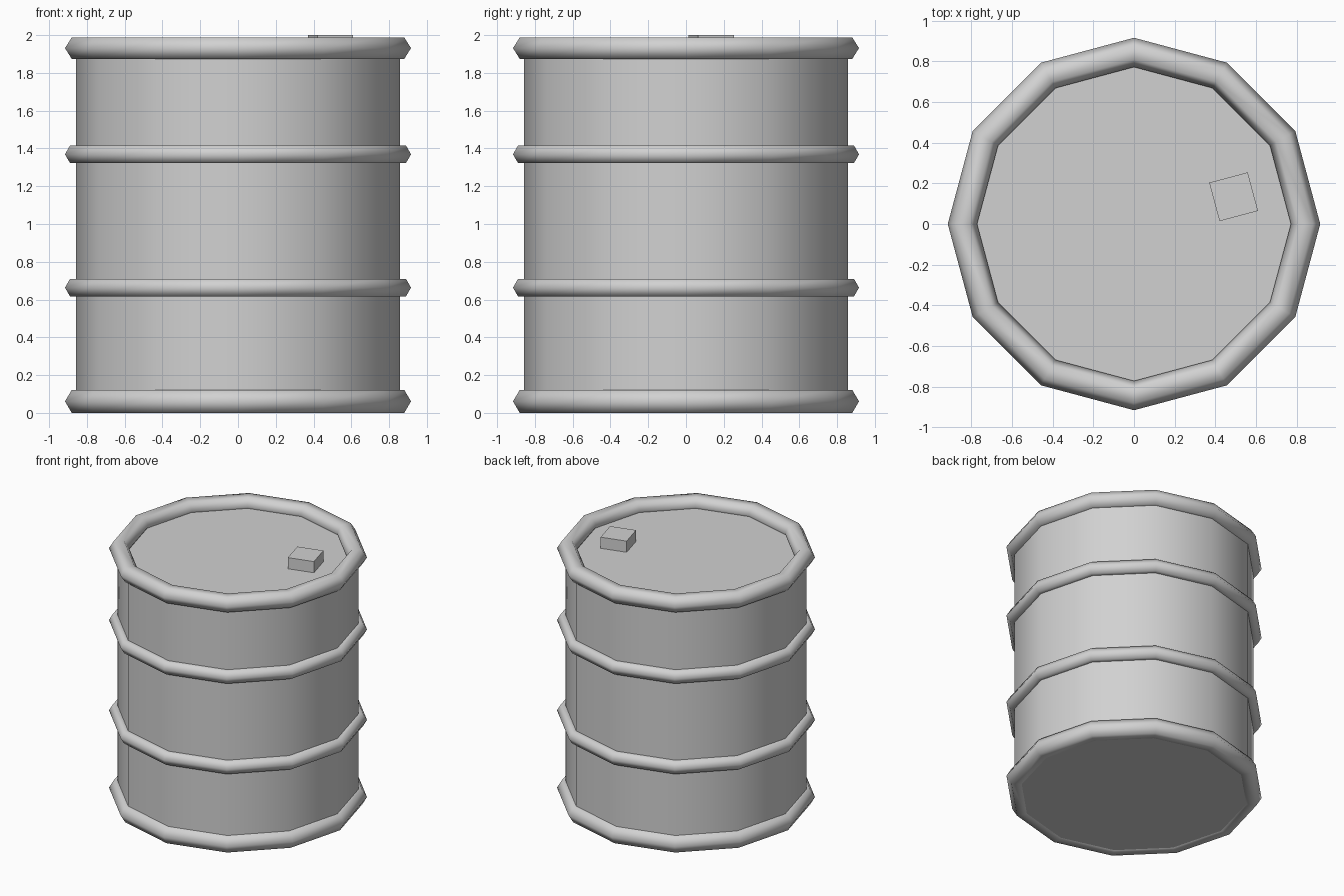
import bpy
import math

if "Cube" in bpy.data.objects:
    bpy.data.objects.remove(bpy.data.objects["Cube"], do_unlink=True)

SIDES = 12
OUTER = 0.916

grey = bpy.data.materials.new("light grey metal")
grey.use_nodes = True
colour = (0.64, 0.64, 0.64, 1)
grey.diffuse_color = colour
grey.node_tree.nodes["Principled BSDF"].inputs["Base Color"].default_value = colour


def finish(name):
    obj = bpy.context.object
    obj.name = name
    obj.data.name = name
    obj.data.materials.append(grey)
    return obj


def hoop(name, z, half_height, thickness):
    """Twelve-sided hoop with a six-sided section, its tip at the outer radius."""
    bpy.ops.mesh.primitive_torus_add(
        major_segments=SIDES, minor_segments=6,
        major_radius=OUTER - thickness, minor_radius=thickness,
        location=(0, 0, z))
    obj = finish(name)
    obj.scale.z = half_height / (thickness * math.sin(math.radians(60)))
    bpy.ops.object.transform_apply(location=False, rotation=False, scale=True)
    bpy.ops.object.shade_smooth()


# Drum wall with its sunken lid and flat base
BASE, LID = 0.003, 1.913
bpy.ops.mesh.primitive_cylinder_add(
    vertices=SIDES, radius=0.857, depth=LID - BASE,
    location=(0, 0, (LID + BASE) / 2))
finish("drum_body")
bpy.ops.object.shade_smooth_by_angle(angle=math.radians(40))

# Thick end rims and thinner middle hoops
hoop("bottom_rim", 0.061, 0.061, 0.072)
hoop("lower_hoop", 0.663, 0.047, 0.054)
hoop("upper_hoop", 1.369, 0.047, 0.054)
hoop("top_rim", 1.931, 0.057, 0.072)

# Square filler cap on the lid
cap_bottom = LID - 0.01
bpy.ops.mesh.primitive_cube_add(
    size=1, location=(0.49, 0.134, (2 + cap_bottom) / 2),
    rotation=(0, 0, math.radians(15)))
finish("filler_cap").scale = (0.196, 0.196, 2 - cap_bottom)
